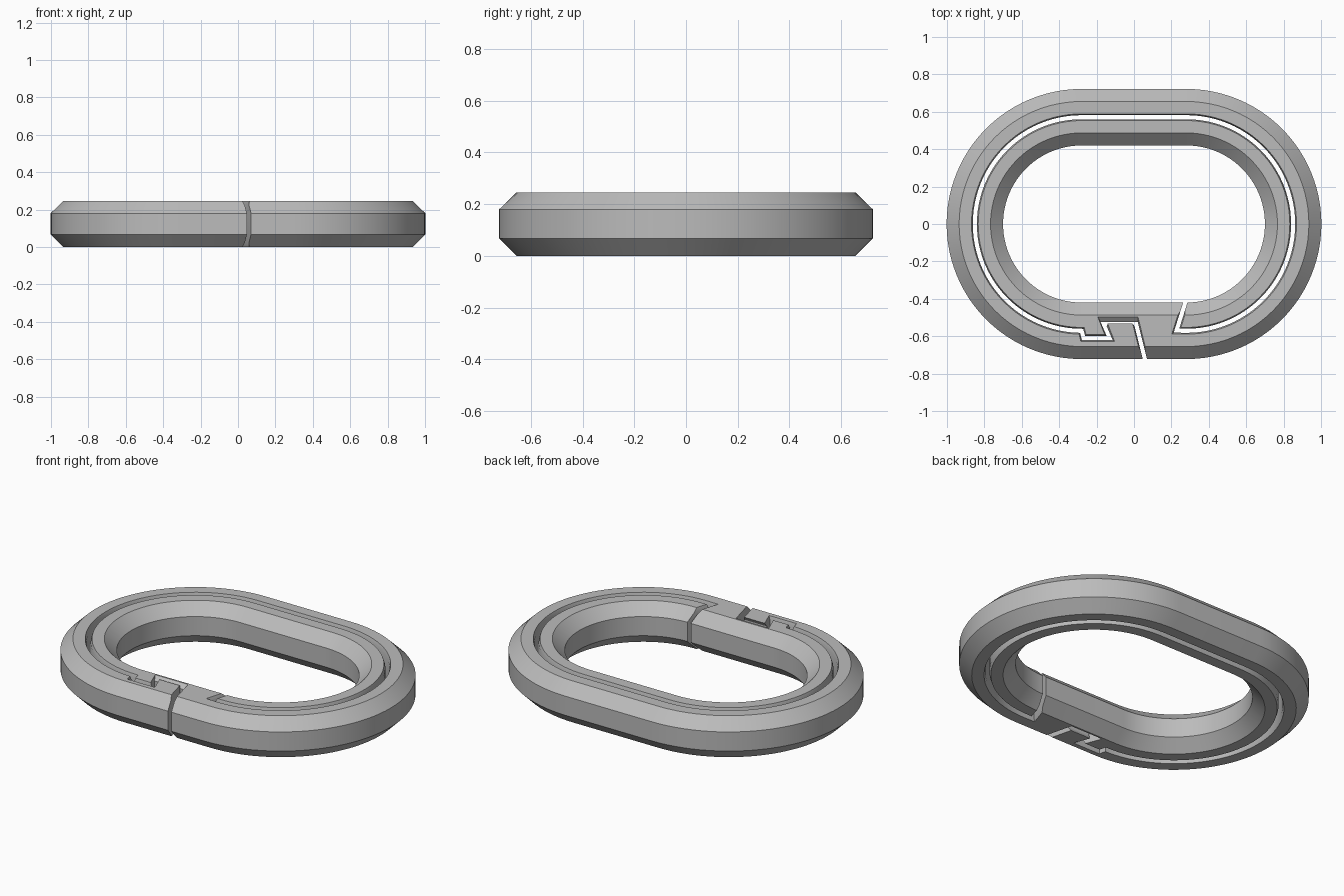
import bpy, bmesh
from math import sin, cos, pi
from mathutils import Vector

HALF = 0.28      # half length of the straight sides
HEIGHT = 0.245
SEGS = 48        # steps per half-round end

cube = bpy.data.objects.get("Cube")
if cube:
    bpy.data.objects.remove(cube)

grey = bpy.data.materials.new("plain grey")
grey.use_nodes = True
colour = (0.5, 0.5, 0.5, 1)
grey.diffuse_color = colour
grey.node_tree.nodes["Principled BSDF"].inputs["Base Color"].default_value = colour


def stadium(radius):
    """Rounded loop, counter-clockwise from the front right corner."""
    pts = []
    for cx, start in ((HALF, -pi / 2), (-HALF, pi / 2)):
        for i in range(SEGS + 1):
            a = start + pi * i / SEGS
            pts.append(Vector((cx + radius * cos(a), radius * sin(a))))
    return pts


def skin(name, rings, closed):
    """Join a list of equal cross-sections into a solid."""
    bm = bmesh.new()
    rows = [[bm.verts.new(p) for p in ring] for ring in rings]
    n = len(rows[0])
    pairs = list(zip(rows, rows[1:])) + ([(rows[-1], rows[0])] if closed else [])
    for a, b in pairs:
        for i in range(n):
            j = (i + 1) % n
            bm.faces.new((a[i], a[j], b[j], b[i]))
    if not closed:
        bm.faces.new(rows[0])
        bm.faces.new(rows[-1])
    bmesh.ops.recalc_face_normals(bm, faces=bm.faces)
    mesh = bpy.data.meshes.new(name)
    bm.to_mesh(mesh)
    bm.free()
    mesh.materials.append(grey)
    obj = bpy.data.objects.new(name, mesh)
    bpy.context.collection.objects.link(obj)
    return obj


# Chamfered ring: octagonal profile swept round the stadium
profile = [(0.42, 0.067), (0.487, 0), (0.655, 0), (0.722, 0.067),
           (0.722, 0.18), (0.655, HEIGHT), (0.487, HEIGHT), (0.42, 0.18)]
loops = [[(p.x, p.y, z) for p in stadium(r)] for r, z in profile]
link = skin("link_half", list(zip(*loops)), True)

# Winding parting line: in from the hole, round the loop, through the latch, out at the front
entry = [Vector((0.293, -0.36)), Vector((0.227, -0.57))]
latch = [Vector(p) for p in ((-0.27, -0.61), (-0.13, -0.61), (-0.167, -0.515),
                             (0.007, -0.515), (0.068, -0.76))]
path = entry + stadium(0.571) + latch
pocket = {len(path) - 3, len(path) - 2}
LEAN = Vector((0.005, -0.021))   # locking ridge in the latch pocket

# Cutter section: half width by height, flared at both faces
levels = [(-0.03, 0.018, 0), (0, 0.018, 0), (0.022, 0.011, 1),
          (HEIGHT - 0.022, 0.011, 1), (HEIGHT, 0.018, 0), (HEIGHT + 0.03, 0.018, 0)]
rings = []
for i, p in enumerate(path):
    before = (p - path[i - 1]).normalized() if i else None
    after = (path[i + 1] - p).normalized() if i < len(path) - 1 else None
    before, after = before or after, after or before
    normal = Vector((-before.y - after.y, before.x + after.x)).normalized()
    normal /= normal.dot(Vector((-after.y, after.x)))
    sides = []
    for sign in (1, -1):
        column = []
        for z, width, mid in levels:
            q = p + normal * width * sign
            if mid and i in pocket:
                q = q + LEAN
            column.append((q.x, q.y, z))
        sides.append(column)
    rings.append(sides[0] + sides[1][::-1])
cutter = skin("parting_cutter", rings, False)
cutter.hide_render = True

# Split the ring into its two interlocking halves
cut = link.modifiers.new("parting", 'BOOLEAN')
cut.operation = 'DIFFERENCE'
cut.solver = 'EXACT'
cut.object = cutter
bpy.ops.object.select_all(action='DESELECT')
link.select_set(True)
bpy.context.view_layer.objects.active = link
bpy.ops.object.modifier_apply(modifier=cut.name)
bpy.data.objects.remove(cutter)
bpy.ops.object.mode_set(mode='EDIT')
bpy.ops.mesh.select_all(action='SELECT')
bpy.ops.mesh.separate(type='LOOSE')
bpy.ops.object.mode_set(mode='OBJECT')
bpy.ops.object.shade_smooth_by_angle(angle=pi / 9)

# Name the halves: the outer one reaches the widest point
halves = sorted(bpy.context.selected_objects,
                key=lambda o: max(v.co.x for v in o.data.vertices))
for obj, name in zip(halves, ("inner_half", "outer_half")):
    obj.name = name
